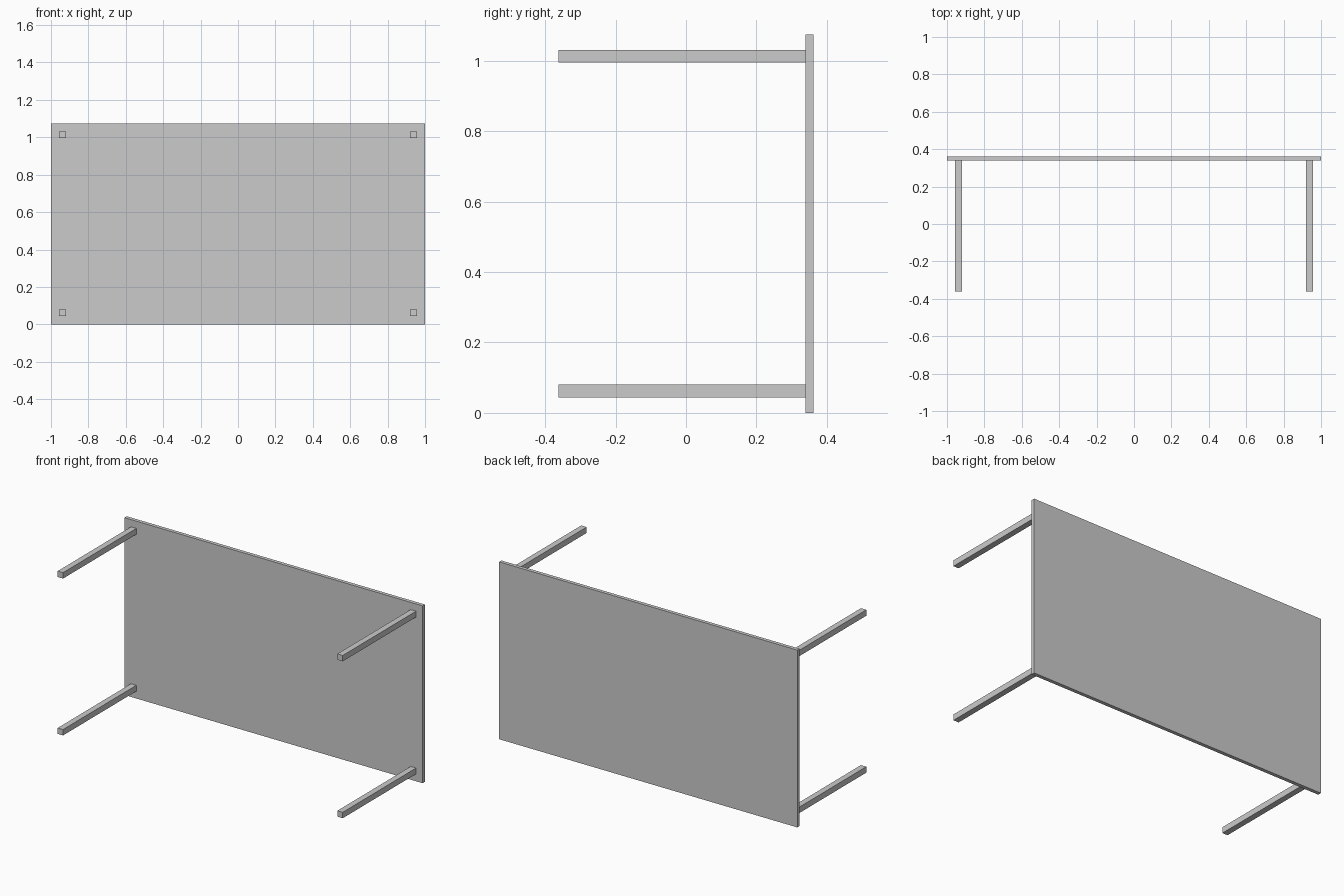
import bpy

if "Cube" in bpy.data.objects:
    bpy.data.objects.remove(bpy.data.objects["Cube"])

WIDTH, HEIGHT, DEPTH = 2.0, 1.075, 0.724   # overall size
TOP_THICK = 0.022
LEG = 0.036                                # square leg section
INSET = 0.062                              # leg centre from the panel edge


def box(name, lo, hi):
    """Axis-aligned box between two corners."""
    bpy.ops.mesh.primitive_cube_add(size=1, location=[(a + b) / 2 for a, b in zip(lo, hi)])
    obj = bpy.context.object
    obj.name = name
    obj.scale = [b - a for a, b in zip(lo, hi)]
    bpy.ops.object.transform_apply(location=False, rotation=False, scale=True)
    return obj


back, front = DEPTH / 2, -DEPTH / 2
joint = back - TOP_THICK

# Table top, standing on its long edge
box("table_top", (-WIDTH / 2, joint, 0), (WIDTH / 2, back, HEIGHT))

# Four legs pointing forward from the corners
for side, x in (("left", -WIDTH / 2 + INSET), ("right", WIDTH / 2 - INSET)):
    for level, z in (("lower", INSET), ("upper", HEIGHT - INSET)):
        box(f"{level}_{side}_leg",
            (x - LEG / 2, front, z - LEG / 2),
            (x + LEG / 2, joint, z + LEG / 2))
